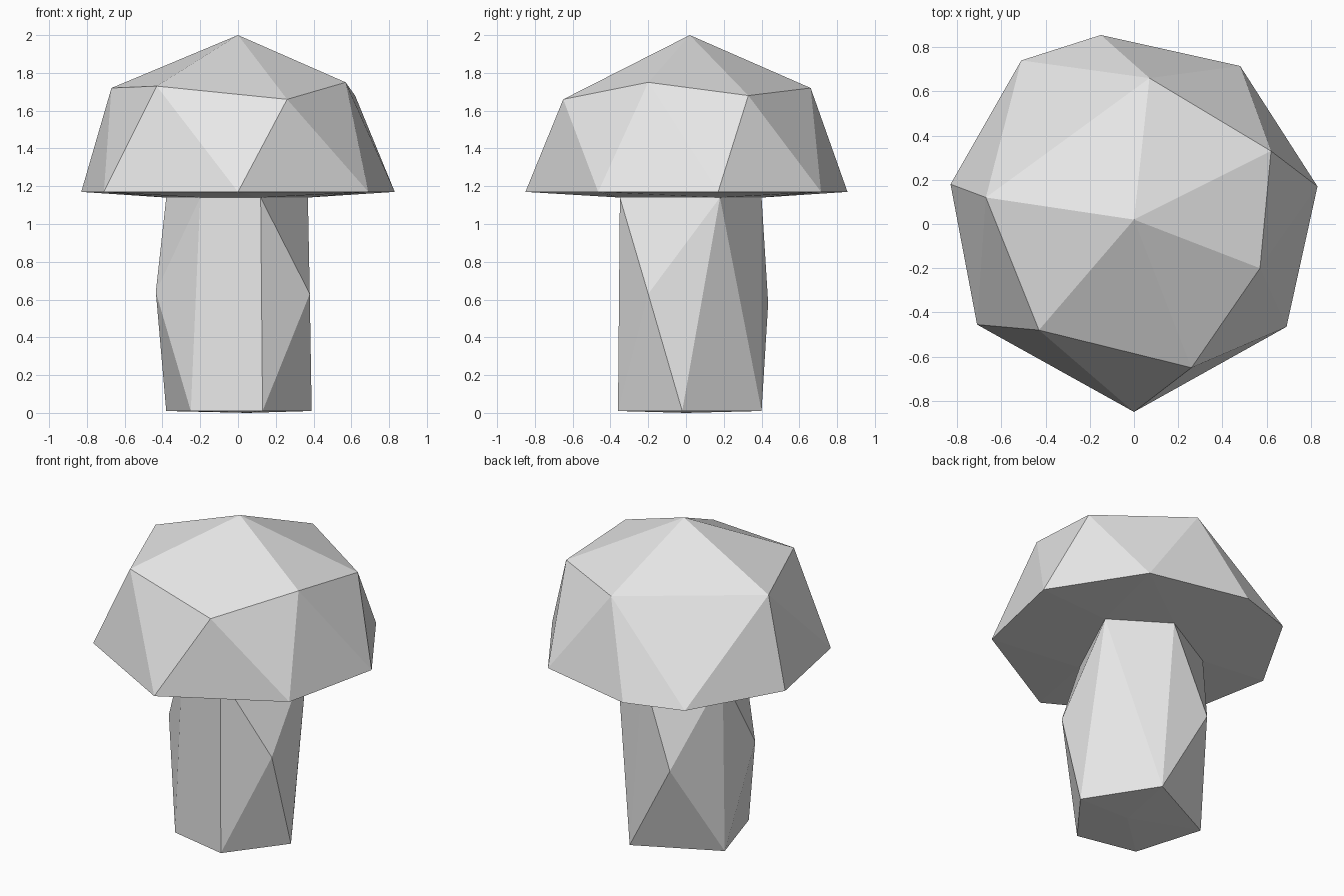
import bpy
import bmesh

cube = bpy.data.objects.get("Cube")
if cube:
    bpy.data.objects.remove(cube, do_unlink=True)

# One plain grey for the whole model
grey = bpy.data.materials.new("light_grey")
grey.use_nodes = True
grey.diffuse_color = (0.8, 0.8, 0.8, 1)
for node in grey.node_tree.nodes:
    if node.type == 'BSDF_PRINCIPLED':
        node.inputs["Base Color"].default_value = grey.diffuse_color


def ring(z, outline):
    """Place a flat outline at a height."""
    return [(x, y, z) for x, y in outline]


def faceted_solid(name, points):
    """Wrap flat facets around a set of corner points."""
    bm = bmesh.new()
    verts = [bm.verts.new(p) for p in points]
    hull = bmesh.ops.convex_hull(bm, input=verts)
    loose = {v for v in hull["geom_interior"] + hull["geom_unused"]
             if isinstance(v, bmesh.types.BMVert)}
    bmesh.ops.delete(bm, geom=list(loose), context='VERTS')
    bmesh.ops.recalc_face_normals(bm, faces=bm.faces)
    mesh = bpy.data.meshes.new(name)
    bm.to_mesh(mesh)
    bm.free()
    mesh.materials.append(grey)
    obj = bpy.data.objects.new(name, mesh)
    bpy.context.collection.objects.link(obj)
    return obj


# Stem: twisted five-sided column with three bulging corners
stem_top = ring(1.14, [(.37, .18), (.03, .40), (-.38, .17), (-.20, -.28), (.12, -.35)])
stem_bulge = [(.38, -.20, .63), (-.19, .435, .58), (-.435, -.08, .64)]
stem_foot = ring(.01, [(.39, -.02), (.12, .40), (-.38, .15), (-.25, -.28), (.13, -.36)])
faceted_solid("stem", stem_top + stem_bulge + stem_foot + [(.05, 0, 0)])

# Cap: eight-sided rim, six shoulder corners and a peak
cap_rim = ring(1.17, [(-.83, .18), (-.51, .74), (-.15, .855), (.48, .715),
                      (.83, .17), (.69, -.465), (0, -.85), (-.71, -.455)])
cap_shoulder = [(-.43, -.48, 1.73), (.26, -.65, 1.66), (.57, -.20, 1.75),
                (.62, .33, 1.68), (.07, .66, 1.72), (-.67, .12, 1.72)]
faceted_solid("cap", stem_top + cap_rim + cap_shoulder + [(0, .02, 2)])
